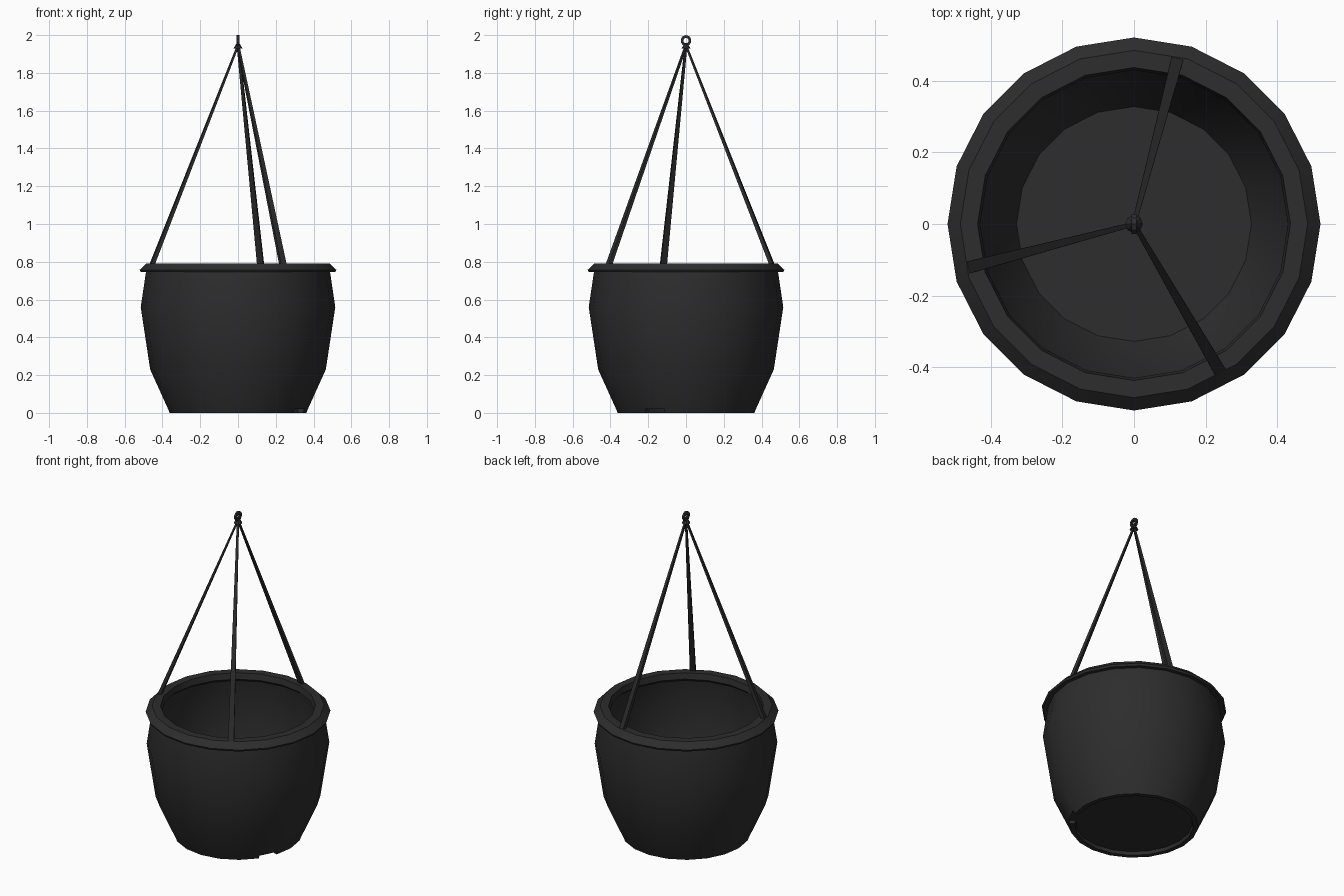
import bpy, bmesh, math
from mathutils import Vector

if "Cube" in bpy.data.objects:
    bpy.data.objects.remove(bpy.data.objects["Cube"])

mat = bpy.data.materials.new("charcoal black")
mat.diffuse_color = (0.026, 0.026, 0.026, 1)
mat.use_nodes = True
mat.node_tree.nodes["Principled BSDF"].inputs["Base Color"].default_value = mat.diffuse_color

SIDES = 20


def finish(bm, name, smooth=False):
    bmesh.ops.recalc_face_normals(bm, faces=bm.faces)
    me = bpy.data.meshes.new(name)
    bm.to_mesh(me)
    bm.free()
    ob = bpy.data.objects.new(name, me)
    bpy.context.collection.objects.link(ob)
    me.materials.append(mat)
    if smooth:
        bpy.ops.object.select_all(action='DESELECT')
        ob.select_set(True)
        bpy.context.view_layer.objects.active = ob
        bpy.ops.object.shade_smooth_by_angle(angle=math.radians(30))
    return ob


# Pot: closed lathe profile, from underside recess, round the outside, to the inside floor
profile = [(0.33, 0.02), (0.335, 0.0), (0.362, 0.0), (0.37, 0.02),
           (0.465, 0.23), (0.515, 0.56), (0.487, 0.748), (0.515, 0.745), (0.521, 0.757),
           (0.485, 0.792), (0.437, 0.792), (0.43, 0.755), (0.455, 0.735),
           (0.485, 0.56), (0.435, 0.23), (0.328, 0.035)]
bm = bmesh.new()
rings = []
for r, z in profile:
    rings.append([bm.verts.new((r * math.cos(2 * math.pi * i / SIDES),
                                r * math.sin(2 * math.pi * i / SIDES), z))
                  for i in range(SIDES)])
NOTCH = 18  # drain notch in the foot, front right
for i in range(SIDES):
    j = (i + 1) % SIDES
    for k in range(len(rings) - 1):
        if i == NOTCH and k < 3:
            continue
        bm.faces.new((rings[k][i], rings[k][j], rings[k + 1][j], rings[k + 1][i]))
# notch roof and cheeks, then the two floor discs
n = NOTCH + 1
bm.faces.new((rings[0][NOTCH], rings[0][n], rings[3][n], rings[3][NOTCH]))
for s in (NOTCH, n):
    bm.faces.new([rings[k][s] for k in range(4)])
bm.faces.new(rings[0])
bm.faces.new(rings[-1])
finish(bm, "pot", True)


# Straps: flat tapered bars from the rim up to the hanger
def strap(name, x, y):
    out = Vector((x, y, 0)).normalized()
    side = Vector((-out.y, out.x, 0))
    low = Vector((x, y, 0.775)) + out * 0.002
    high = Vector((0, 0, 1.945))
    bm = bmesh.new()
    ends = []
    for c, w, t in ((low, 0.017, 0.011), (high, 0.006, 0.005)):
        ends.append([bm.verts.new(c + side * a * w + out * b * t)
                     for a, b in ((-1, -1), (1, -1), (1, 1), (-1, 1))])
    for i in range(4):
        j = (i + 1) % 4
        bm.faces.new((ends[0][i], ends[0][j], ends[1][j], ends[1][i]))
    for e in ends:
        bm.faces.new(e)
    finish(bm, name)


strap("strap_back", 0.12, 0.457)
strap("strap_left", -0.457, -0.12)
strap("strap_front", 0.239, -0.41)

# Hanger base: small tapered block joining the straps
bm = bmesh.new()
bmesh.ops.create_cone(bm, cap_ends=True, segments=8, radius1=0.025, radius2=0.009, depth=0.026)
bmesh.ops.translate(bm, verts=bm.verts, vec=(0, 0, 1.941))
finish(bm, "hanger_base")

# Hanger eye: flat ring in the side plane
bm = bmesh.new()
N = 10
loops = []
for r, x in ((0.029, -0.007), (0.029, 0.007), (0.014, 0.007), (0.014, -0.007)):
    loops.append([bm.verts.new((x, r * math.sin(2 * math.pi * i / N),
                                1.971 + r * math.cos(2 * math.pi * i / N))) for i in range(N)])
for k in range(4):
    for i in range(N):
        a, b, j = loops[k], loops[(k + 1) % 4], (i + 1) % N
        bm.faces.new((a[i], a[j], b[j], b[i]))
finish(bm, "hanger_eye")
